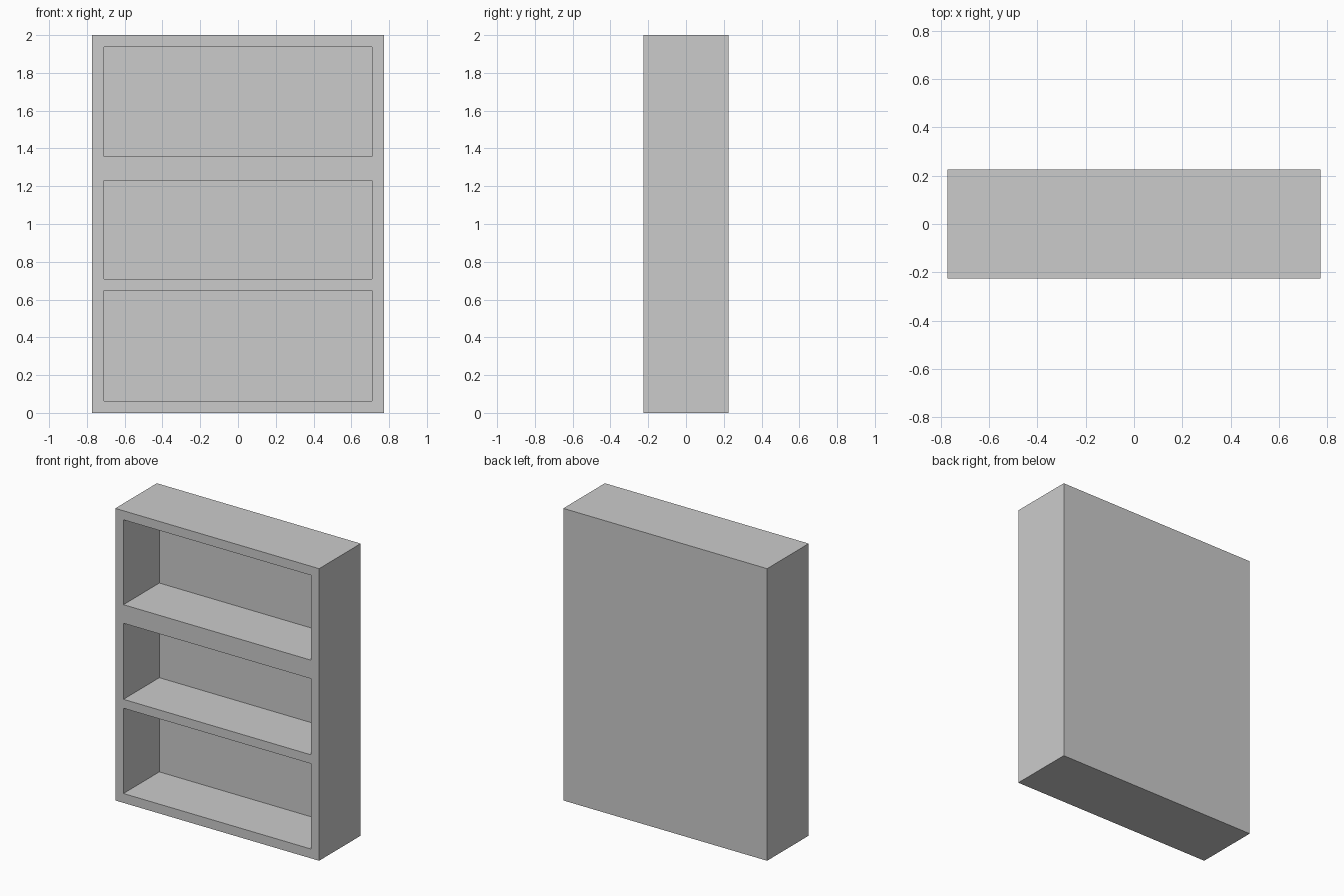
import bpy

if "Cube" in bpy.data.objects:
    bpy.data.objects.remove(bpy.data.objects["Cube"])

W, D, H = 1.544, 0.45, 2.0      # overall size
T = 0.062                       # board thickness
OPENINGS = [(0.064, 0.648), (0.709, 1.23), (1.357, 1.938)]  # bottom and top of each bay


def box(name, x, y, z):
    """Box from (min, max) ranges, with the scale applied."""
    bpy.ops.mesh.primitive_cube_add(size=1, location=[sum(r) / 2 for r in (x, y, z)])
    ob = bpy.context.object
    ob.name = name
    ob.scale = [r[1] - r[0] for r in (x, y, z)]
    bpy.ops.object.transform_apply(location=False, rotation=False, scale=True)
    return ob


# Solid outer cabinet
cabinet = box("bookcase_body", (-W / 2, W / 2), (-D / 2, D / 2), (0, H))

# Bays hollowed out from the front, leaving sides, shelves and back panel
cutters = []
for i, z in enumerate(OPENINGS):
    cutter = box(f"bay_cutter_{i + 1}", (-W / 2 + T, W / 2 - T),
                 (-D / 2 - 0.1, D / 2 - T), z)
    cutter.hide_render = True
    mod = cabinet.modifiers.new(f"bay_{i + 1}", 'BOOLEAN')
    mod.operation = 'DIFFERENCE'
    mod.solver = 'EXACT'
    mod.object = cutter
    cutters.append(cutter)

# Apply the cuts and clear the helpers
bpy.context.view_layer.objects.active = cabinet
for mod in list(cabinet.modifiers):
    bpy.ops.object.modifier_apply(modifier=mod.name)
for cutter in cutters:
    bpy.data.objects.remove(cutter)
